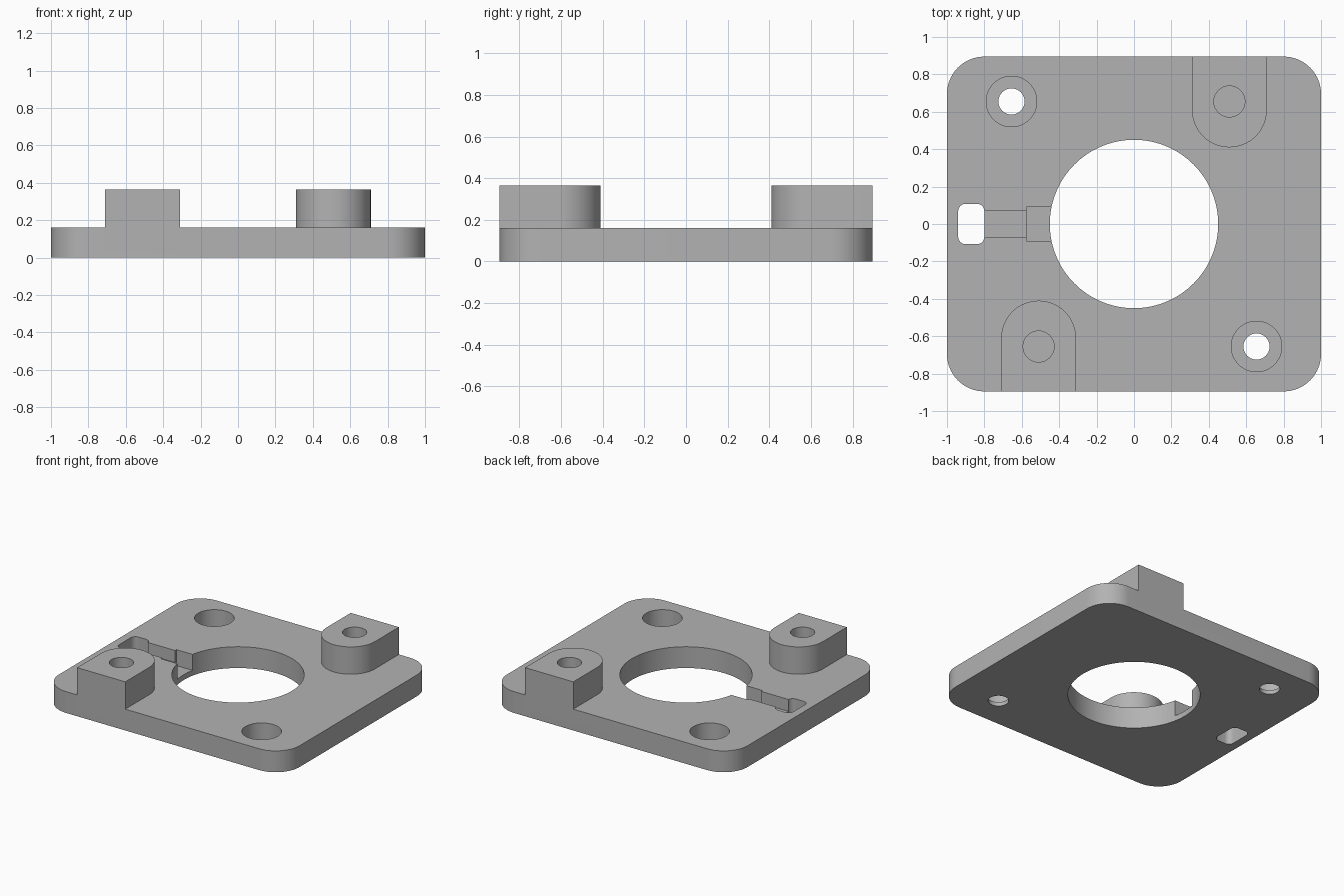
import bpy
import bmesh
from math import sin, cos, pi, radians

if "Cube" in bpy.data.objects:
    bpy.data.objects.remove(bpy.data.objects["Cube"], do_unlink=True)

GREY = (0.45, 0.45, 0.45, 1)
grey = bpy.data.materials.new("grey")
grey.use_nodes = True
grey.diffuse_color = GREY
grey.node_tree.nodes["Principled BSDF"].inputs["Base Color"].default_value = GREY

HALF_Y, PLATE_TOP, BOSS_TOP = 0.895, 0.16, 0.365
OVER = 0.1  # how far cutters reach past the surface


def arc(x, y, r, start, end, n):
    steps = [radians(start + (end - start) * i / n) for i in range(n + 1)]
    return [(x + r * cos(a), y + r * sin(a)) for a in steps]


def circle(x, y, r, n=64):
    return arc(x, y, r, 0, 360, n)[:-1]


def rounded_rect(x0, x1, y0, y1, r, n=16):
    corners = [(x1 - r, y1 - r), (x0 + r, y1 - r), (x0 + r, y0 + r), (x1 - r, y0 + r)]
    return [p for i, (x, y) in enumerate(corners)
            for p in arc(x, y, r, 90 * i, 90 * i + 90, n)]


def rect(x0, x1, y0, y1):
    return [(x0, y0), (x1, y0), (x1, y1), (x0, y1)]


def prism(name, outline, z0, z1):
    """Extrude a flat outline from z0 to z1."""
    bm = bmesh.new()
    low = bm.faces.new([bm.verts.new((x, y, z0)) for x, y in outline])
    up = bmesh.ops.extrude_face_region(bm, geom=[low])["geom"]
    for v in up:
        if isinstance(v, bmesh.types.BMVert):
            v.co.z = z1
    bmesh.ops.recalc_face_normals(bm, faces=bm.faces)
    mesh = bpy.data.meshes.new(name)
    bm.to_mesh(mesh)
    bm.free()
    mesh.materials.append(grey)
    obj = bpy.data.objects.new(name, mesh)
    bpy.context.collection.objects.link(obj)
    return obj


def combine(target, tool, operation):
    """Apply a boolean and drop the tool object."""
    mod = target.modifiers.new("boolean", "BOOLEAN")
    mod.operation, mod.solver, mod.object = operation, "EXACT", tool
    bpy.context.view_layer.update()
    graph = bpy.context.evaluated_depsgraph_get()
    mesh = bpy.data.meshes.new_from_object(target.evaluated_get(graph))
    target.modifiers.clear()
    target.data = mesh
    bpy.data.objects.remove(tool, do_unlink=True)


def cut(name, outline, z0, z1):
    tool = prism(name, outline, z0, z1)
    tool.hide_render = True
    combine(plate, tool, "DIFFERENCE")


# Base plate with rounded corners
plate = prism("mounting_plate", rounded_rect(-1, 1, -HALF_Y, HALF_Y, 0.2), 0, PLATE_TOP)

# Two round-nosed bosses with blind holes, opposite each other
for s in (-1, 1):
    nose = arc(s * 0.51, s * 0.61, 0.2, 0, -s * 180, 40)
    outline = nose + [(nose[-1][0], s * HALF_Y), (nose[0][0], s * HALF_Y)]
    combine(plate, prism("boss", outline, 0.05, BOSS_TOP), "UNION")
    cut("boss_hole", circle(s * 0.51, s * 0.655, 0.083), 0.1, BOSS_TOP + OVER)

# Central bore
cut("bore", circle(0, 0, 0.45, 128), -OVER, PLATE_TOP + OVER)

# Counterbored screw holes on the other diagonal
for s in (-1, 1):
    cut("counterbore", circle(s * 0.655, -s * 0.655, 0.135), 0.03, PLATE_TOP + OVER)
    cut("screw_hole", circle(s * 0.655, -s * 0.655, 0.07), -OVER, PLATE_TOP + OVER)

# Cable channel from the bore to a through slot
cut("wide_channel", rect(-0.575, -0.3, -0.09, 0.09), 0.04, PLATE_TOP + OVER)
cut("narrow_channel", rect(-0.85, -0.5, -0.073, 0.073), 0.07, PLATE_TOP + OVER)
cut("cable_slot", rounded_rect(-0.94, -0.8, -0.108, 0.108, 0.04, 8), -OVER, PLATE_TOP + OVER)

# Smooth the curved walls and keep the edges sharp
bpy.ops.object.select_all(action="DESELECT")
plate.select_set(True)
bpy.context.view_layer.objects.active = plate
bpy.ops.object.shade_smooth_by_angle(angle=radians(30))
